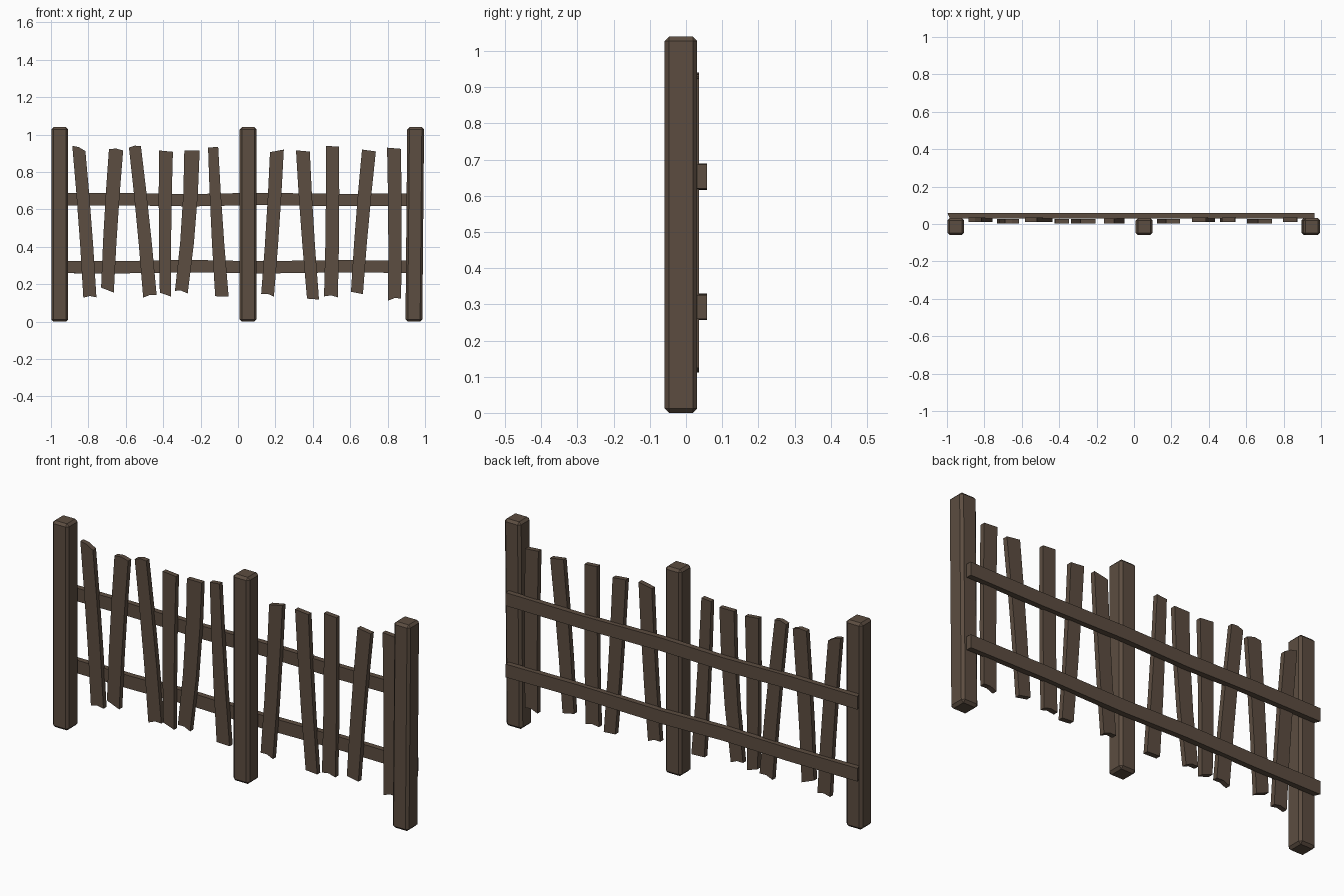
import bpy, bmesh, math

if "Cube" in bpy.data.objects:
    bpy.data.objects.remove(bpy.data.objects["Cube"])

wood = bpy.data.materials.new("weathered brown wood")
wood.diffuse_color = (0.107, 0.074, 0.052, 1)
wood.use_nodes = True
wood.node_tree.nodes["Principled BSDF"].inputs["Base Color"].default_value = wood.diffuse_color


def finish(bm, name):
    bmesh.ops.recalc_face_normals(bm, faces=bm.faces)
    me = bpy.data.meshes.new(name)
    bm.to_mesh(me)
    bm.free()
    me.materials.append(wood)
    ob = bpy.data.objects.new(name, me)
    bpy.context.collection.objects.link(ob)
    return ob


def slab(name, columns, y0, y1):
    """Closed plank from a grid of (x, z) points, given as columns of equal length."""
    bm = bmesh.new()
    nc, nr = len(columns), len(columns[0])
    f = [[bm.verts.new((x, y0, z)) for x, z in c] for c in columns]
    b = [[bm.verts.new((x, y1, z)) for x, z in c] for c in columns]
    for i in range(nc - 1):
        for j in range(nr - 1):
            for g in (f, b):
                bm.faces.new((g[i][j], g[i + 1][j], g[i + 1][j + 1], g[i][j + 1]))
    ring = ([(i, 0) for i in range(nc)] + [(nc - 1, j) for j in range(1, nr)]
            + [(i, nr - 1) for i in range(nc - 2, -1, -1)] + [(0, j) for j in range(nr - 2, 0, -1)])
    for (i, j), (k, l) in zip(ring, ring[1:] + ring[:1]):
        bm.faces.new((f[i][j], f[k][l], b[k][l], b[i][j]))
    return finish(bm, name)


# Posts: bevelled square timbers, the right one leaning slightly
for name, x, lean in (("left_post", -0.953, 0), ("middle_post", 0.054, 0), ("right_post", 0.945, 0.009)):
    bm = bmesh.new()
    bmesh.ops.create_cube(bm, size=1)
    for v in bm.verts:
        v.co = (v.co.x * 0.09, v.co.y * 0.09, v.co.z * 1.04)
    bmesh.ops.bevel(bm, geom=bm.edges[:], offset=0.012, segments=1, affect='EDGES')
    for v in bm.verts:
        v.co.z += 0.52
        v.co.x += x + lean * (v.co.z - 0.5)
        v.co.y -= 0.014
    finish(bm, name)

# Rails behind the posts, slightly uneven
wave = (0.002, 0.003, -0.003, 0.004, -0.002, 0.001)
xs = (-0.985, -0.62, -0.25, 0.1, 0.55, 0.965)
for name, z, s in (("upper_rail", 0.652, 1), ("lower_rail", 0.294, -1)):
    cols = [[(x, z + s * w - 0.033), (x, z + s * w + 0.033)] for x, w in zip(xs, wave)]
    rail = slab(name, cols, 0.030, 0.058)
    # skewed left end
    for v in rail.data.vertices:
        if v.co.x < -0.9 and v.co.y > 0.05:
            v.co.x -= 0.012

# Pickets: top centre x, top width, bottom centre x, bottom width,
# top z left/right, bottom z left/right, front y
pickets = [
    (-0.851, .070, -0.792, .070, .940, .912, .128, .130, .011),
    (-0.652, .076, -0.698, .068, .922, .915, .182, .155, .003),
    (-0.551, .064, -0.471, .072, .930, .938, .128, .142, .011),
    (-0.385, .074, -0.388, .060, .915, .908, .155, .134, .003),
    (-0.246, .082, -0.303, .068, .914, .914, .165, .150, .003),
    (-0.133, .054, -0.086, .072, .930, .935, .136, .133, .004),
    (0.208, .074, 0.158, .068, .906, .920, .148, .134, .003),
    (0.347, .074, 0.401, .064, .916, .909, .123, .118, .011),
    (0.505, .070, 0.497, .074, .940, .935, .135, .130, .011),
    (0.700, .074, 0.636, .064, .920, .910, .160, .147, .003),
    (0.834, .074, 0.837, .070, .930, .924, .112, .124, .011),
]
for n, (tx, tw, bx, bw, tl, tr, bl, br, y) in enumerate(pickets):
    bend = 0.012 if n == 4 else 0.004 * (-1) ** n
    cols = []
    for u in (0, 0.5, 1):
        z0 = bl + (br - bl) * u + (0.008 if u == 0.5 and n % 2 == 0 else 0)
        z1 = tl + (tr - tl) * u + (0.007 if u == 0.5 and n < 3 else 0)
        col = []
        for t in (0, 0.35, 0.7, 1):
            x = bx + (tx - bx) * t + (u - 0.5) * (bw + (tw - bw) * t)
            col.append((x + bend * math.sin(math.pi * t), z0 + (z1 - z0) * t))
        cols.append(col)
    slab("picket_%02d" % (n + 1), cols, y, y + 0.025)
